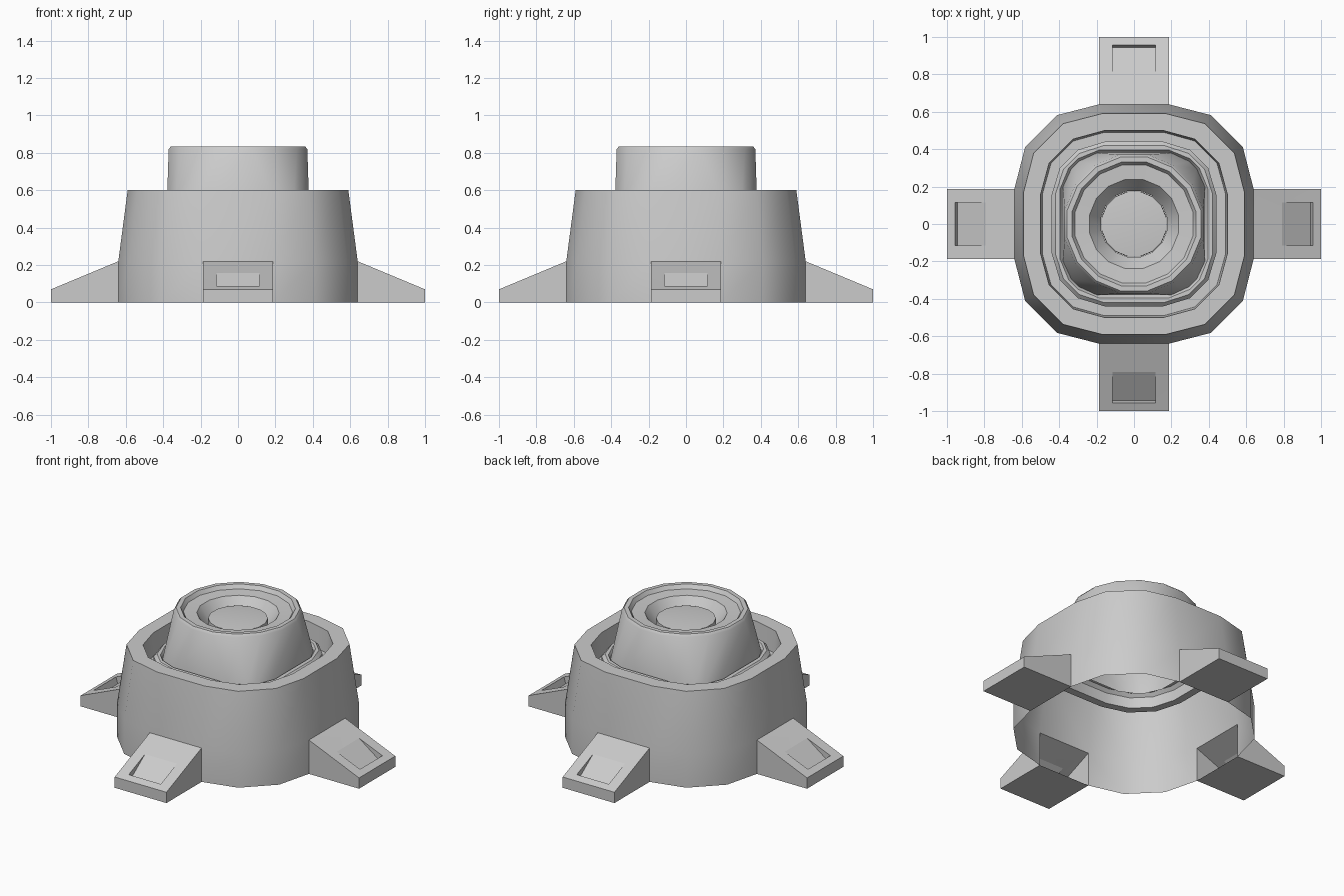
import bpy, bmesh
from math import sin, cos, radians

if "Cube" in bpy.data.objects:
    bpy.data.objects.remove(bpy.data.objects["Cube"])


def rounded_square(w, z, t=0.0):
    """16-point rounded square, half width w; t makes the corners squarer."""
    a, c, d = 0.29 + 0.23 * t, 0.91 - 0.03 * t, 0.64 + 0.14 * t
    pts = []
    for q in range(4):
        cs, sn = [(1, 0), (0, 1), (-1, 0), (0, -1)][q]
        for x, y in ((1, -a), (1, a), (c, d), (d, c)):
            pts.append((w * (x * cs - y * sn), w * (x * sn + y * cs), z))
    return pts


def circle(r, z):
    return [(r * cos(radians(22.5 * k - 11.25)), r * sin(radians(22.5 * k - 11.25)), z)
            for k in range(16)]


def finish(name, bm, angle=32):
    me = bpy.data.meshes.new(name)
    bm.to_mesh(me)
    bm.free()
    ob = bpy.data.objects.new(name, me)
    bpy.context.collection.objects.link(ob)
    bpy.ops.object.select_all(action='DESELECT')
    bpy.context.view_layer.objects.active = ob
    ob.select_set(True)
    bpy.ops.object.shade_smooth_by_angle(angle=radians(angle))
    return ob


def loft(name, rings, cap=False, foot_gaps=False):
    """Skin a stack of 16-point rings, running from the outside to the inside."""
    bm = bmesh.new()
    rows = [[bm.verts.new(p) for p in r] for r in rings]
    for i in range(len(rows) - 1):
        for k in range(16):
            if foot_gaps and i == 0 and k % 4 == 0:
                continue
            n = (k + 1) % 16
            bm.faces.new((rows[i][k], rows[i][n], rows[i + 1][n], rows[i + 1][k]))
    if cap:
        bm.faces.new(rows[-1])
    return finish(name, bm)


# Hollow base: outer wall (open where the feet join), rim, channel and ring lip
loft("base_shell", [
    rounded_square(0.64, 0.0), rounded_square(0.64, 0.22),
    rounded_square(0.59, 0.60), rounded_square(0.50, 0.60, 0.1),
    rounded_square(0.49, 0.46, 0.15), rounded_square(0.44, 0.46, 0.3),
    rounded_square(0.44, 0.53, 0.3), rounded_square(0.42, 0.55, 0.4),
    rounded_square(0.395, 0.55, 0.8), rounded_square(0.38, 0.53, 1.0),
], foot_gaps=True)

# Turret: squarish foot blending to a round, dished top
loft("turret", [
    rounded_square(0.38, 0.53, 1.0), circle(0.378, 0.82), circle(0.365, 0.835),
    circle(0.338, 0.835), circle(0.322, 0.81), circle(0.243, 0.805),
    circle(0.18, 0.72),
])

# Button in the dish
loft("centre_button", [circle(0.178, 0.715), circle(0.176, 0.77),
                       circle(0.10, 0.777)], cap=True)


def foot(name, quarter):
    """Wedge foot with a sloping notch; built along +x then turned."""
    bm = bmesh.new()
    h, n = 0.186, 0.115
    profile = {"wall_low": (0.64, 0, h), "wall_top": (0.64, 0.22, h),
               "tip_top": (1.0, 0.07, h), "tip_low": (1.0, 0, h),
               "notch_in": (0.79, 0.157, n), "notch_out": (0.957, 0.088, n),
               "notch_deep": (0.945, 0.045, n)}
    cs, sn = [(1, 0), (0, 1), (-1, 0), (0, -1)][quarter]
    side = [{k: bm.verts.new((r * cs - s * y * sn, r * sn + s * y * cs, z))
             for k, (r, z, y) in profile.items()} for s in (-1, 1)]
    strips = [("wall_low", "tip_low"), ("tip_low", "tip_top"),
              ("tip_top", "notch_out"), ("notch_out", "notch_deep"),
              ("notch_deep", "notch_in"), ("notch_in", "wall_top")]
    a, b = side
    for p, q in strips:
        bm.faces.new((a[p], b[p], b[q], a[q]))
    for s in side:
        for loop in (("wall_low", "tip_low", "tip_top", "wall_top"),
                     ("wall_top", "tip_top", "notch_out", "notch_in"),
                     ("notch_in", "notch_out", "notch_deep")):
            bm.faces.new([s[k] for k in loop])
    bmesh.ops.recalc_face_normals(bm, faces=bm.faces[:])
    return finish(name, bm, 10)


# Four feet
for i, label in enumerate(("right", "back", "left", "front")):
    foot(label + "_foot", i)
